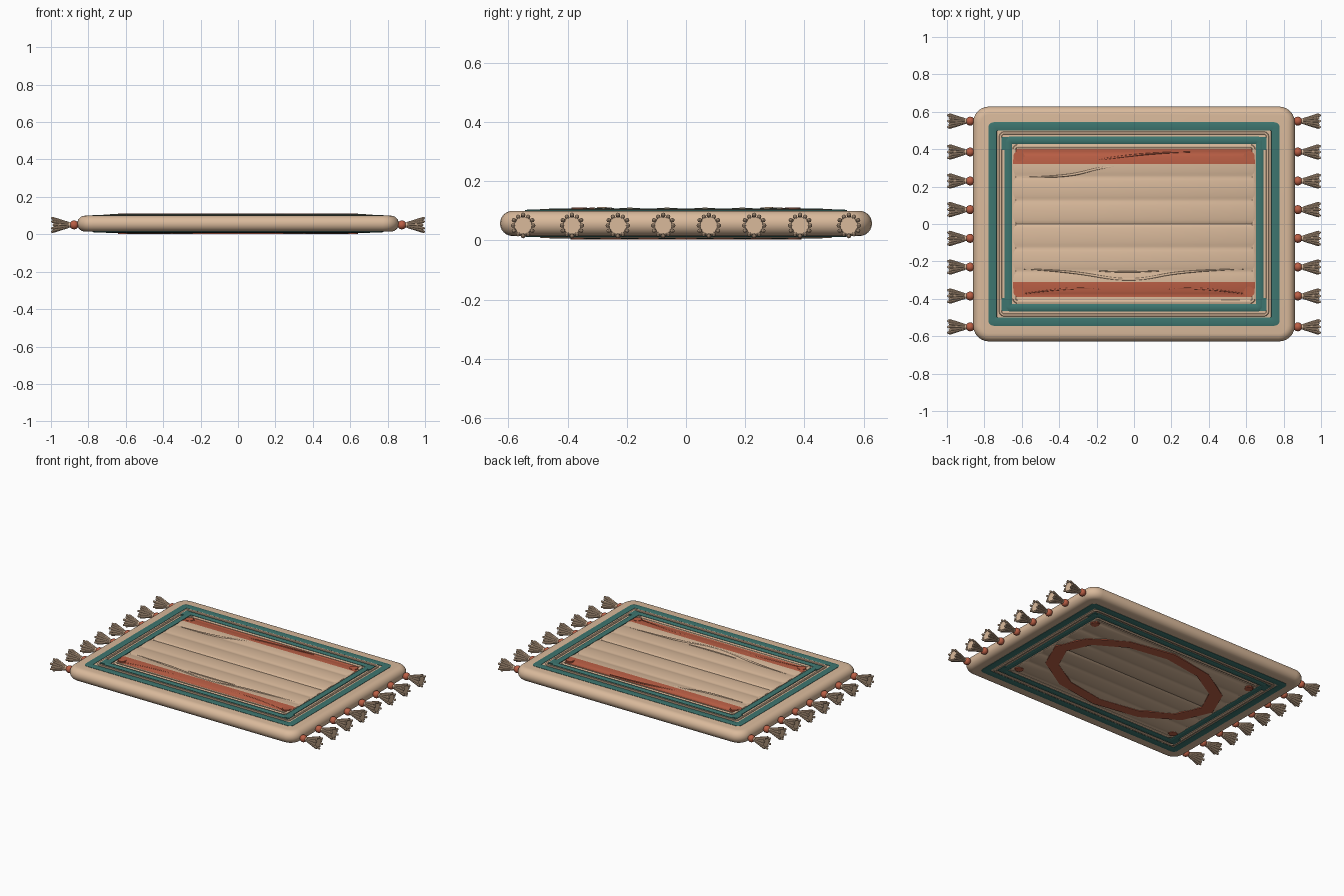
import bpy, bmesh, math
from mathutils import Matrix, Vector

if "Cube" in bpy.data.objects:
    bpy.data.objects.remove(bpy.data.objects["Cube"], do_unlink=True)

ZC = 0.057  # mid height of the rug


def material(name, rgb):
    m = bpy.data.materials.new(name)
    m.use_nodes = True
    m.diffuse_color = (*rgb, 1)
    m.node_tree.nodes["Principled BSDF"].inputs["Base Color"].default_value = (*rgb, 1)
    return m


CREAM = material("cream wool", (0.70, 0.49, 0.33))
TEAL = material("teal wool", (0.047, 0.18, 0.16))
RED = material("rust red", (0.50, 0.115, 0.06))


def smooth(ob, angle=40):
    bpy.ops.object.select_all(action="DESELECT")
    ob.select_set(True)
    bpy.context.view_layer.objects.active = ob
    bpy.ops.object.shade_smooth_by_angle(angle=math.radians(angle))


def finish(name, bm, *mats):
    bmesh.ops.recalc_face_normals(bm, faces=bm.faces[:])
    me = bpy.data.meshes.new(name)
    bm.to_mesh(me)
    bm.free()
    for m in mats:
        me.materials.append(m)
    ob = bpy.data.objects.new(name, me)
    bpy.context.collection.objects.link(ob)
    smooth(ob)
    return ob


def bridge(bm, a, b):
    n = len(a)
    return [bm.faces.new((a[i], a[(i + 1) % n], b[(i + 1) % n], b[i])) for i in range(n)]


def rounded_rect(hx, hy, r, steps=6):
    pts = []
    for k, (sx, sy) in enumerate(((1, 1), (-1, 1), (-1, -1), (1, -1))):
        for i in range(steps + 1):
            a = math.pi / 2 * (k + i / steps)
            pts.append((sx * (hx - r) + r * math.cos(a), sy * (hy - r) + r * math.sin(a)))
    return pts


def rect_loft(name, hx, hy, r, profile, mat, closed):
    """Sweep (inset, z) profile around a rounded rectangle; cap ends or close as a ring."""
    bm = bmesh.new()
    loops = []
    for inset, z in profile:
        pts = rounded_rect(hx - inset, hy - inset, max(r - inset, 0.004))
        loops.append([bm.verts.new((x, y, z)) for x, y in pts])
    for a, b in zip(loops, loops[1:]):
        bridge(bm, a, b)
    if closed:
        bridge(bm, loops[-1], loops[0])
    else:
        bm.faces.new(loops[0])
        bm.faces.new(loops[-1])
    return finish(name, bm, mat)


# Padded body with rounded edge
R = 0.0425
edge = []
for i in range(13):
    a = -math.pi / 2 + math.pi * i / 12
    edge.append((R * (1 - math.cos(a)), ZC + R * math.sin(a)))
rect_loft("rug_body", 0.86, 0.628, 0.085, edge, CREAM, False)

# Border bands on both faces: half sizes, width, height above the body, colour
BANDS = (
    ("outer_teal_band", 0.78, 0.545, 0.047, 0.004, TEAL),
    ("cream_cord", 0.722, 0.495, 0.016, 0.006, CREAM),
    ("inner_teal_band", 0.692, 0.468, 0.040, 0.008, TEAL),
    ("inner_cream_cord", 0.650, 0.426, 0.020, 0.006, CREAM),
)
for side, s in (("top", 1), ("bottom", -1)):
    for name, hx, hy, w, h, mat in BANDS:
        prof = [(w * t, ZC + s * (R + hh)) for t, hh in
                ((0, -0.01), (0.02, h * 0.5), (0.2, h), (0.8, h), (0.98, h * 0.5), (1, -0.01))]
        rect_loft(f"{name}_{side}", hx, hy, 0.03, prof, mat, True)
    # Short teal corner tabs
    for sx in (-1, 1):
        for sy in (-1, 1):
            bm = bmesh.new()
            bmesh.ops.create_cube(bm, size=1, matrix=Matrix.Translation(
                (sx * 0.69, sy * 0.43, ZC + s * R)) @ Matrix.Diagonal((0.04, 0.07, 0.015, 1)))
            bmesh.ops.bevel(bm, geom=bm.edges[:], offset=0.003, segments=2, affect="EDGES")
            finish(f"corner_tab_{side}", bm, TEAL)


# Quilted centre: six rolls on each face, red stripes on the upper face
def roll_height(y):
    if abs(y) > 0.38:
        return R + 0.004
    return R + 0.0015 + 0.009 * abs(math.sin(math.pi * y / 0.1267)) ** 0.5


ys = [i / 100 for i in range(-40, 41)]
bm = bmesh.new()
sections = []
for x, f in ((-0.648, 0.92), (-0.635, 1), (0.635, 1), (0.648, 0.92)):
    top = [bm.verts.new((x, y, ZC + f * roll_height(y))) for y in ys]
    low = [bm.verts.new((x, y, ZC - f * roll_height(y))) for y in reversed(ys)]
    sections.append(top + low)
for a, b in zip(sections, sections[1:]):
    for f in bridge(bm, a, b):
        c = f.calc_center_median()
        f.material_index = int(c.z > ZC + 0.02 and (0.32 < c.y < 0.395 or -0.39 < c.y < -0.31))
bm.faces.new(sections[0])
bm.faces.new(sections[-1])
finish("quilted_centre", bm, CREAM, RED)


# Soft fabric folds on the upper face
def fold(name, pts, mat):
    cu = bpy.data.curves.new(name, "CURVE")
    cu.dimensions = "3D"
    cu.bevel_depth = 0.007
    cu.bevel_resolution = 3
    sp = cu.splines.new("NURBS")
    sp.points.add(len(pts) - 1)
    sp.use_endpoint_u = True
    for i, (p, (x, y)) in enumerate(zip(sp.points, pts)):
        p.co = (x, y, ZC + 0.048, 1)
        p.radius = 0.2 if i in (0, len(pts) - 1) else 1
    ob = bpy.data.objects.new(name, cu)
    ob.data.materials.append(mat)
    bpy.context.collection.objects.link(ob)
    bpy.ops.object.select_all(action="DESELECT")
    ob.select_set(True)
    bpy.context.view_layer.objects.active = ob
    bpy.ops.object.convert(target="MESH")
    smooth(ob)


fold("front_fold", [(-0.6, -0.24), (-0.35, -0.25), (-0.15, -0.29), (-0.03, -0.3),
                    (0.1, -0.29), (0.25, -0.25), (0.6, -0.24)], CREAM)
fold("front_small_fold", [(-0.2, -0.25), (-0.05, -0.26), (0.15, -0.25)], CREAM)
fold("back_fold", [(-0.6, 0.25), (-0.38, 0.25), (-0.25, 0.28), (-0.15, 0.31), (0, 0.312)], CREAM)
fold("back_red_fold", [(-0.3, 0.33), (-0.15, 0.345), (0, 0.38), (0.3, 0.385)], RED)
fold("front_red_fold", [(0.1, -0.36), (0.25, -0.33), (0.4, -0.345), (0.6, -0.375)], RED)
fold("front_red_fold", [(-0.1, -0.36), (-0.25, -0.33), (-0.4, -0.345), (-0.6, -0.375)], RED)

# Corner buttons through both faces
for sx in (-1, 1):
    for sy in (-1, 1):
        bm = bmesh.new()
        bmesh.ops.create_cone(bm, cap_ends=True, segments=20, radius1=0.03, radius2=0.03,
                              depth=0.109, matrix=Matrix.Translation((sx * 0.615, sy * 0.36, ZC)))
        rims = [e for e in bm.edges if abs(e.verts[0].co.z - e.verts[1].co.z) < 0.01]
        bmesh.ops.bevel(bm, geom=rims, offset=0.004, segments=2, affect="EDGES")
        finish("corner_button", bm, RED)

# Oval medallion ring on the underside
bm = bmesh.new()
loops = []
for rx, ry, h in ((0.63, 0.39, 0.048), (0.63, 0.39, 0.0545), (0.54, 0.32, 0.0545), (0.54, 0.32, 0.048)):
    loops.append([bm.verts.new((rx * math.cos(math.tau * i / 12), ry * math.sin(math.tau * i / 12), ZC - h))
                  for i in range(12)])
for i in range(4):
    bridge(bm, loops[i], loops[(i + 1) % 4])
finish("underside_medallion", bm, RED)

# Tassel: bead, core and a flared ring of strands, pointing along +x
bm = bmesh.new()


def rod(p, q, r1, r2, seg):
    p, q = Vector(p), Vector(q)
    d = q - p
    m = Matrix.Translation((p + q) / 2) @ d.to_track_quat("Z", "Y").to_matrix().to_4x4()
    bmesh.ops.create_cone(bm, cap_ends=True, segments=seg, radius1=r1, radius2=r2,
                          depth=d.length, matrix=m)


def ball(p, r, seg):
    bmesh.ops.create_uvsphere(bm, u_segments=seg, v_segments=seg // 2, radius=r,
                              matrix=Matrix.Translation(p))


ball((0.022, 0, 0), 0.024, 16)
for f in bm.faces:
    f.material_index = 1
rod((0.035, 0, 0), (0.056, 0, 0), 0.012, 0.016, 12)
rod((0.05, 0, 0), (0.132, 0, 0), 0.014, 0.03, 16)
for i in range(12):
    c, s = math.cos(math.tau * i / 12), math.sin(math.tau * i / 12)
    out = 0.036 if i % 2 else 0.034
    tip = (0.138 if i % 2 else 0.130, out * c, out * s)
    rod((0.05, 0.012 * c, 0.012 * s), tip, 0.004, 0.0075, 8)
    ball(tip, 0.0075, 8)
tassel = finish("tassel", bm, CREAM, RED)

# Eight tassels along each short end
for sx in (1, -1):
    for y in (-0.55, -0.385, -0.23, -0.077, 0.077, 0.23, 0.385, 0.55):
        ob = tassel.copy()
        ob.name = "left_tassel" if sx > 0 else "right_tassel"
        ob.location = (sx * 0.854, y, 0.05)
        ob.rotation_euler.z = 0 if sx > 0 else math.pi
        bpy.context.collection.objects.link(ob)
bpy.data.objects.remove(tassel, do_unlink=True)
